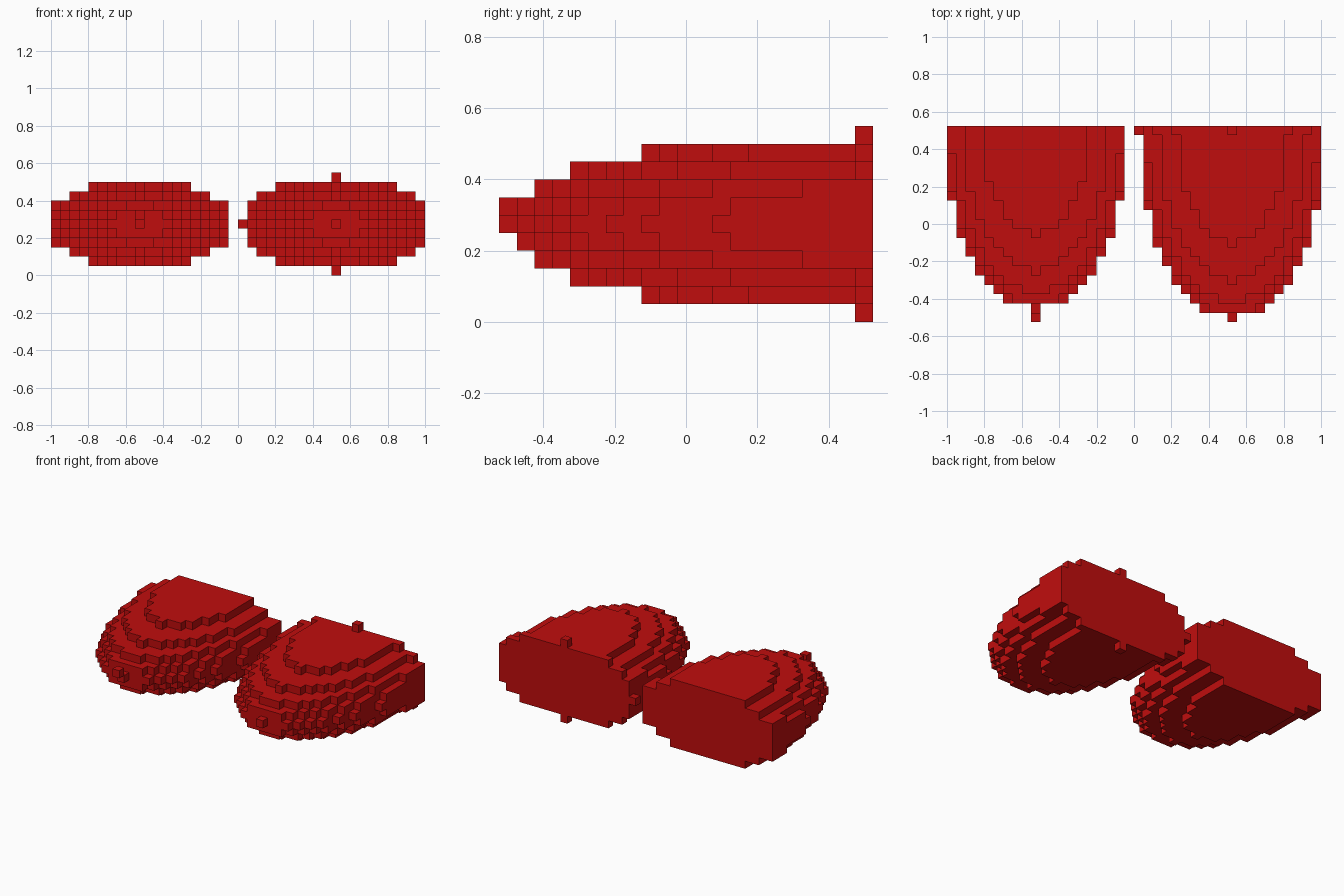
import bpy, bmesh
from mathutils import Vector

if "Cube" in bpy.data.objects:
    bpy.data.objects.remove(bpy.data.objects["Cube"], do_unlink=True)

V = 0.05                 # block size
RADII = (10, 20, 5)      # dome radii in blocks

red = bpy.data.materials.new("deep red")
red.use_nodes = True
red.diffuse_color = (0.53, 0.004, 0.004, 1)
red.node_tree.nodes["Principled BSDF"].inputs["Base Color"].default_value = (0.53, 0.004, 0.004, 1)


def half_dome(first_row):
    """Blocks of a half ellipsoid, cut flat at the back."""
    rx, ry, rz = RADII
    return {(i, -j, k)
            for i in range(-rx, rx) for j in range(first_row, ry + 1) for k in range(-rz, rz + 1)
            if (i * ry * rz) ** 2 + (j * rx * rz) ** 2 + (k * rx * ry) ** 2 <= (rx * ry * rz) ** 2}


def build_blocks(name, cells, centre):
    """Outer skin of a set of blocks, with shared corners."""
    bm = bmesh.new()
    corners = {}

    def corner(p):
        key = tuple(round(2 * c) for c in p)
        if key not in corners:
            corners[key] = bm.verts.new(Vector(p) * V + centre)
        return corners[key]

    for cell in cells:
        for axis in range(3):
            for side in (-1, 1):
                n = [0, 0, 0]
                n[axis] = side
                if tuple(c + d for c, d in zip(cell, n)) in cells:
                    continue
                quad = []
                for u, v in ((-1, -1), (1, -1), (1, 1), (-1, 1)):
                    p = [c + d / 2 for c, d in zip(cell, n)]
                    p[(axis + 1) % 3] += u / 2
                    p[(axis + 2) % 3] += v / 2
                    quad.append(corner(p))
                bm.faces.new(quad if side > 0 else quad[::-1])
    mesh = bpy.data.meshes.new(name)
    bm.to_mesh(mesh)
    bm.free()
    mesh.materials.append(red)
    obj = bpy.data.objects.new(name, mesh)
    bpy.context.collection.objects.link(obj)


# Left dome, cut through its middle so the side, top and bottom nubs remain
build_blocks("left_dome", half_dome(0), Vector((0.525, 0.5, 0.275)))

# Right dome, cut one row further forward
build_blocks("right_dome", half_dome(1), Vector((-0.525, 0.55, 0.275)))

# Single block at the tip of the right dome
build_blocks("right_tip_block", {(0, 0, 0)}, Vector((-0.525, -0.5, 0.325)))
